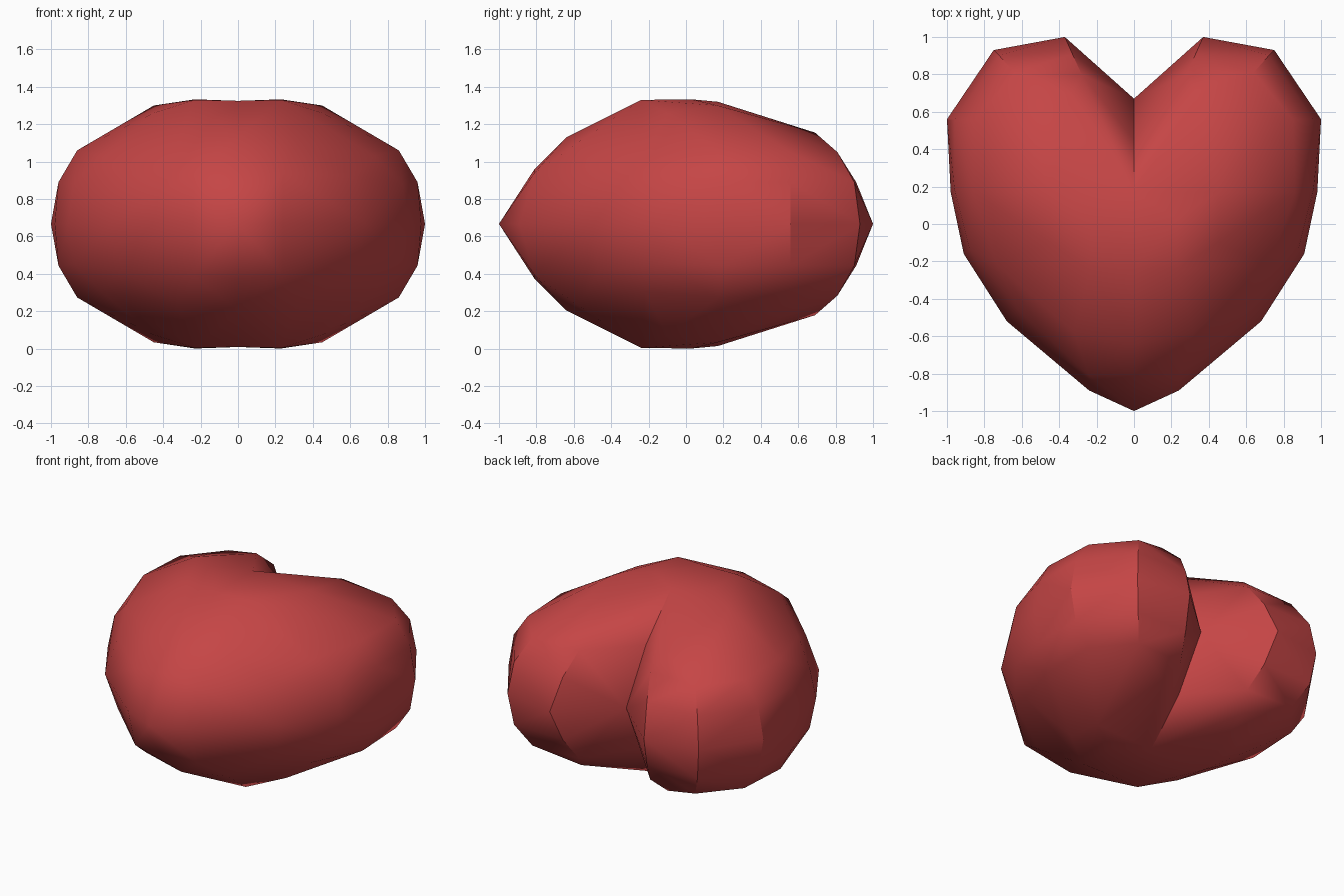
import bpy
import bmesh

cube = bpy.data.objects.get("Cube")
if cube:
    bpy.data.objects.remove(cube, do_unlink=True)

MID = 0.667  # height of the widest outline

# Heart outline of one half, at mid height
outline = [(0, -1), (.24, -.89), (.68, -.52), (.91, -.16), (.98, .17),
           (1, .56), (.75, .93), (.37, 1), (0, .67)]

# Upper dome of one half; the lower dome mirrors it
dome = [
    # centre line from the tip to the cleft
    (0, -.81, .96), (0, -.64, 1.13), (0, -.24, 1.325), (0, .17, 1.32), (0, .45, 1.03),
    # crown
    (.23, -.24, 1.33), (.23, .03, 1.333), (.45, .17, 1.30), (.45, -.1, 1.26),
    # flank
    (.24, -.81, .94), (.32, -.58, 1.10), (.62, -.46, .92), (.73, -.22, 1.03),
    (.88, -.13, .88), (.86, .17, 1.06), (.96, .19, .89), (.96, .56, .89), (.85, .56, 1.05),
    # back of the lobe
    (.34, .69, 1.155), (.64, .81, 1.05), (.72, .90, .89), (.28, .80, 1.05), (.33, .91, .89),
]

bm = bmesh.new()
for x, y in outline:
    bm.verts.new((x, y, MID))
for x, y, z in dome:
    bm.verts.new((x, y, z))
    bm.verts.new((x, y, 2 * MID - z))

# Each half is a convex faceted lobe
hull = bmesh.ops.convex_hull(bm, input=bm.verts[:])
spare = {g for g in hull["geom_interior"] + hull["geom_unused"]
         if isinstance(g, bmesh.types.BMVert)}
bmesh.ops.delete(bm, geom=list(spare), context="VERTS")

# Open the middle so the halves join
inner = [f for f in bm.faces if all(abs(v.co.x) < 1e-4 for v in f.verts)]
bmesh.ops.delete(bm, geom=inner, context="FACES")
bmesh.ops.recalc_face_normals(bm, faces=bm.faces[:])

mesh = bpy.data.meshes.new("heart")
bm.to_mesh(mesh)
bm.free()
heart = bpy.data.objects.new("heart", mesh)
bpy.context.collection.objects.link(heart)

red = bpy.data.materials.new("soft_red")
red.use_nodes = True
colour = (0.56, 0.06, 0.06, 1)
red.diffuse_color = colour
red.node_tree.nodes["Principled BSDF"].inputs["Base Color"].default_value = colour
mesh.materials.append(red)

# Mirror the half across the middle
bpy.ops.object.select_all(action="DESELECT")
heart.select_set(True)
bpy.context.view_layer.objects.active = heart
mirror = heart.modifiers.new("mirror", "MIRROR")
mirror.use_clip = True
bpy.ops.object.modifier_apply(modifier=mirror.name)
bpy.ops.object.shade_smooth_by_angle(angle=0.55)
